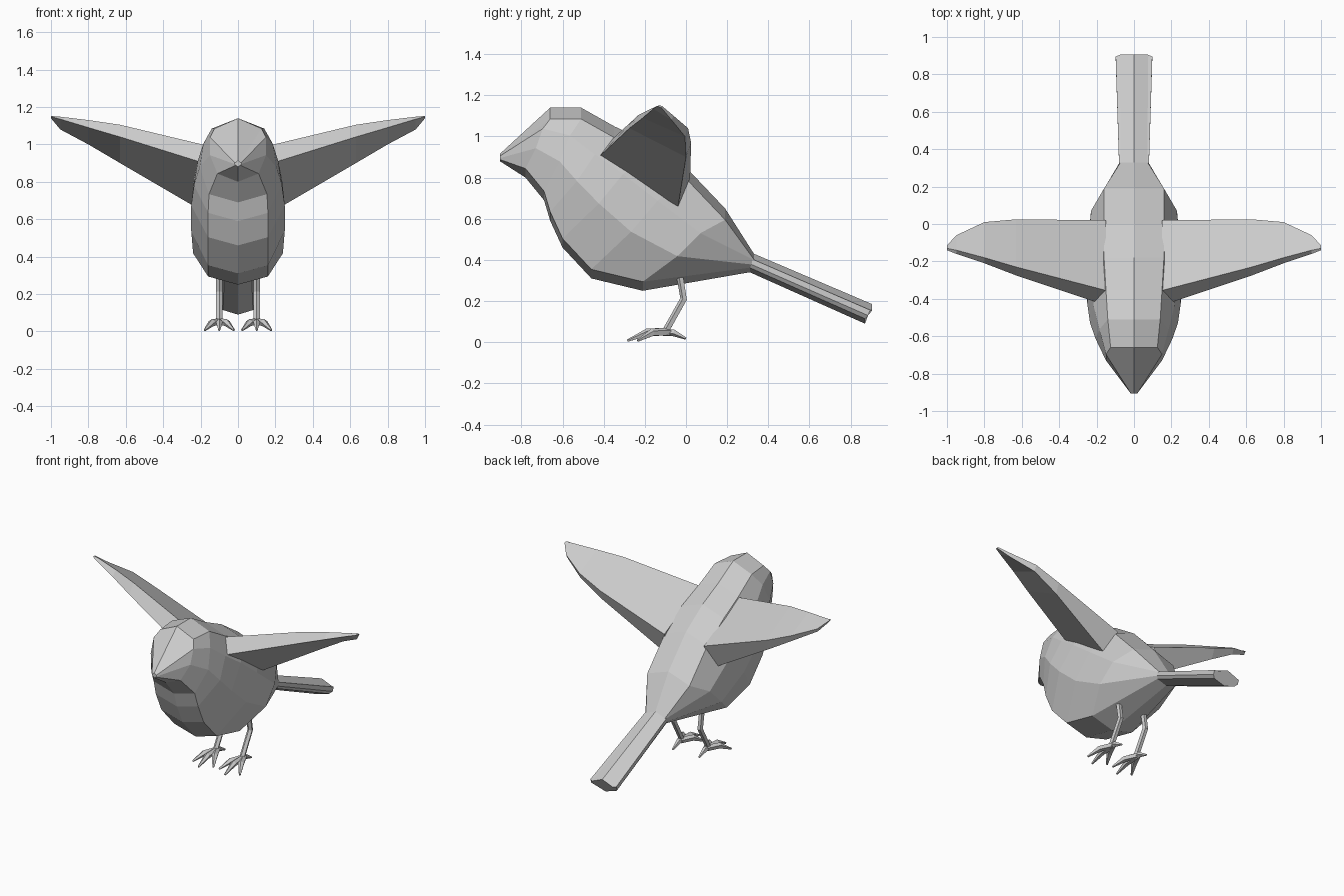
import bpy, bmesh, math
from mathutils import Vector

if "Cube" in bpy.data.objects:
    bpy.data.objects.remove(bpy.data.objects["Cube"])


def loft(bm, rings):
    """Skin a list of equal-length rings and cap both ends."""
    rows = [[bm.verts.new(p) for p in ring] for ring in rings]
    n = len(rows[0])
    for a, b in zip(rows, rows[1:]):
        for i in range(n):
            j = (i + 1) % n
            bm.faces.new((a[i], a[j], b[j], b[i]))
    bm.faces.new(rows[0])
    bm.faces.new(rows[-1])


def finish(name, bm, mirror=False):
    bmesh.ops.recalc_face_normals(bm, faces=bm.faces)
    mesh = bpy.data.meshes.new(name)
    bm.to_mesh(mesh)
    bm.free()
    obj = bpy.data.objects.new(name, mesh)
    bpy.context.collection.objects.link(obj)
    if mirror:
        obj.modifiers.new("Mirror", 'MIRROR').use_mirror_merge = False
    return obj


def tube(bm, path, sides=5):
    """Tapered tube through (x, y, z, radius) points."""
    pts = [Vector(p[:3]) for p in path]
    rings = []
    for i, p in enumerate(pts):
        d = pts[min(i + 1, len(pts) - 1)] - pts[max(i - 1, 0)]
        u = d.cross(Vector((1, 0, 0.01))).normalized()
        v = d.cross(u).normalized()
        r = path[i][3]
        rings.append([p + r * (math.cos(t) * u + math.sin(t) * v)
                      for t in (2 * math.pi * k / sides for k in range(sides))])
    loft(bm, rings)


def body_ring(ty, tz, by, bz, wt, wu, wl, wb):
    """Slice from back ridge to belly keel with four half widths."""
    top, bot = Vector((0, ty, tz)), Vector((0, by, bz))
    off = min(0.055, 0.3 * (bot - top).length)
    dn = Vector((0, 0, off))
    right = [top - dn + Vector((wt, 0, 0)),
             top.lerp(bot, 0.30) + Vector((wu, 0, 0)),
             top.lerp(bot, 0.58) + Vector((wl, 0, 0)),
             bot + dn * 0.8 + Vector((wb, 0, 0))]
    left = [Vector((-p.x, p.y, p.z)) for p in reversed(right)]
    return [top] + right + [bot] + left


# Head, body and tail: top y,z / bottom y,z / half widths
stations = [
    (-0.905, 0.915, -0.905, 0.88, 0.012, 0.018, 0.018, 0.012),
    (-0.66, 1.14, -0.78, 0.80, 0.125, 0.15, 0.15, 0.11),
    (-0.51, 1.14, -0.69, 0.69, 0.14, 0.185, 0.205, 0.155),
    (-0.35, 1.05, -0.66, 0.59, 0.15, 0.215, 0.235, 0.16),
    (-0.18, 0.97, -0.60, 0.46, 0.16, 0.235, 0.25, 0.16),
    (0.0, 0.85, -0.46, 0.31, 0.16, 0.24, 0.25, 0.16),
    (0.19, 0.65, -0.21, 0.25, 0.16, 0.23, 0.24, 0.16),
    (0.33, 0.43, 0.31, 0.34, 0.072, 0.08, 0.08, 0.07),
    (0.905, 0.185, 0.87, 0.09, 0.075, 0.098, 0.098, 0.08),
]
bm = bmesh.new()
loft(bm, [body_ring(*s) for s in stations])
finish("body", bm)

# Wings: x, then y,z of leading edge, upper ridge, trailing top, trailing bottom
wing = [
    (0.15, (-0.435, 0.89), (-0.355, 0.99), (0.02, 0.80), (-0.045, 0.62)),
    (0.63, (-0.275, 1.04), (-0.23, 1.105), (0.025, 0.97), (0.00, 0.90)),
    (0.80, (-0.21, 1.09), (-0.18, 1.13), (0.01, 1.04), (-0.005, 1.0)),
    (0.95, (-0.16, 1.135), (-0.14, 1.148), (-0.06, 1.10), (-0.07, 1.08)),
    (1.00, (-0.14, 1.148), (-0.13, 1.152), (-0.115, 1.147), (-0.12, 1.14)),
]
bm = bmesh.new()
loft(bm, [[(x, y, z) for y, z in pts] for x, *pts in wing])
finish("wings", bm, mirror=True)

# Legs
bm = bmesh.new()
tube(bm, [(0.1, -0.03, 0.33, 0.018), (0.1, -0.01, 0.21, 0.018),
          (0.1, -0.10, 0.05, 0.018)])
finish("legs", bm, mirror=True)

# Feet: three front toes and one back toe
bm = bmesh.new()
for tx, ty in ((0.022, -0.235), (0.1, -0.285), (0.178, -0.235)):
    mx, my = 0.1 + (tx - 0.1) * 0.5, -0.09 + (ty + 0.09) * 0.5
    tube(bm, [(0.1, -0.08, 0.05, 0.02), (mx, my, 0.047, 0.02),
              (tx, ty, 0.007, 0.006)])
tube(bm, [(0.1, -0.11, 0.05, 0.02), (0.1, -0.06, 0.047, 0.018),
          (0.1, 0.0, 0.018, 0.006)])
finish("feet", bm, mirror=True)
